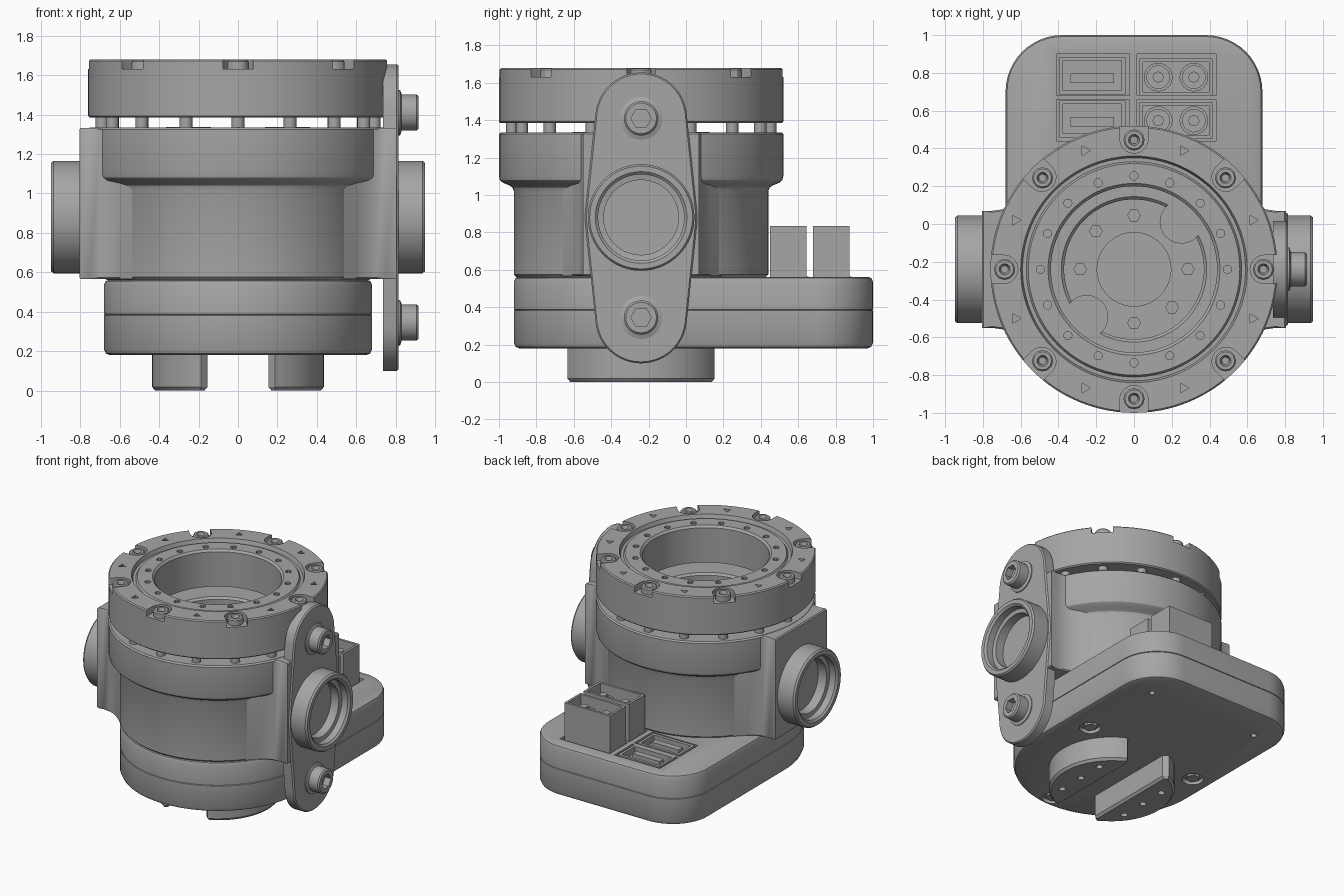
import bpy, bmesh, math
from math import sin, cos, pi
from mathutils import Matrix, Vector
from mathutils.geometry import convex_hull_2d

if "Cube" in bpy.data.objects:
    bpy.data.objects.remove(bpy.data.objects["Cube"])

CY = -0.24            # main axis in y
PORT_Z = 0.88         # height of the side ports

grey = bpy.data.materials.new("plain_grey")
grey.use_nodes = True
grey.diffuse_color = (0.38, 0.38, 0.38, 1)
grey.node_tree.nodes["Principled BSDF"].inputs["Base Color"].default_value = (0.38, 0.38, 0.38, 1)

AXIS = Matrix.Translation((0, CY, 0))
SIDE = Matrix(((0, 0, 1, 0), (1, 0, 0, CY), (0, 1, 0, 0), (0, 0, 0, 1)))   # local z -> world x


# Outline helpers
def ring(r, n=48, cx=0, cy=0, a0=0, a1=2 * pi):
    closed = abs(a1 - a0 - 2 * pi) < 1e-4
    steps = n if closed else n - 1
    return [(cx + r * cos(a0 + (a1 - a0) * i / steps), cy + r * sin(a0 + (a1 - a0) * i / steps))
            for i in range(n)]


def rect(x0, x1, y0, y1):
    return [(x0, y0), (x1, y0), (x1, y1), (x0, y1)]


def spread(count, r, start=0.0):
    return [(r * cos(start + 2 * pi * i / count), r * sin(start + 2 * pi * i / count))
            for i in range(count)]


# Solid helpers
def stack(bm, pts, sections):
    """Loft an outline through (inset, height) sections and cap both ends."""
    n, loops = len(pts), []
    for inset, z in sections:
        loop = []
        for i, p in enumerate(pts):
            t = (Vector(pts[(i + 1) % n]) - Vector(pts[i - 1])).normalized()
            loop.append(bm.verts.new((p[0] - t.y * inset, p[1] + t.x * inset, z)))
        loops.append(loop)
    for a, b in zip(loops, loops[1:]):
        for i in range(n):
            j = (i + 1) % n
            bm.faces.new((a[i], a[j], b[j], b[i]))
    bm.faces.new(loops[0][::-1])
    bm.faces.new(loops[-1])


def finish(name, bm, matrix=Matrix()):
    bmesh.ops.transform(bm, matrix=matrix, verts=bm.verts)
    bmesh.ops.recalc_face_normals(bm, faces=bm.faces)
    mesh = bpy.data.meshes.new(name)
    bm.to_mesh(mesh)
    bm.free()
    mesh.materials.append(grey)
    obj = bpy.data.objects.new(name, mesh)
    bpy.context.collection.objects.link(obj)
    return obj


def solids(name, outlines, sections, matrix=Matrix()):
    bm = bmesh.new()
    for pts in outlines:
        stack(bm, pts, sections)
    return finish(name, bm, matrix)


def lathe(name, profile, matrix=AXIS, segs=96):
    bm = bmesh.new()
    vs = [bm.verts.new((r, 0, z)) for r, z in profile]
    es = [bm.edges.new((vs[i - 1], vs[i])) for i in range(len(vs))]
    bmesh.ops.spin(bm, geom=vs + es, cent=(0, 0, 0), axis=(0, 0, 1), angle=2 * pi,
                   steps=segs, use_duplicate=False)
    bmesh.ops.remove_doubles(bm, verts=bm.verts, dist=1e-5)
    return finish(name, bm, matrix)


def cut(obj, outlines, z0, z1, matrix=Matrix()):
    tool = solids("cutter", outlines, [(0, z0), (0, z1)], matrix)
    tool.hide_render = True
    mod = obj.modifiers.new("cut", 'BOOLEAN')
    mod.operation, mod.solver, mod.object = 'DIFFERENCE', 'EXACT', tool
    bpy.context.view_layer.objects.active = obj
    bpy.ops.object.modifier_apply(modifier=mod.name)
    bpy.data.objects.remove(tool)


# Base: round at the front, rounded corners at the back
outline = ring(0.68, 49, 0, CY, pi, 2 * pi)
outline += ring(0.3, 13, 0.38, 0.7, 0, pi / 2) + ring(0.3, 13, -0.38, 0.7, pi / 2, pi)
base = solids("base", [outline], [(0.03, 0.18), (0.01, 0.188), (0, 0.21), (0, 0.382), (0.006, 0.385),
                                  (0, 0.388), (0, 0.535), (0.008, 0.555), (0.025, 0.562)])
columns, rows = [(-0.41, -0.025), (0.015, 0.435)], [(0.44, 0.66), (0.68, 0.9)]
cut(base, [rect(*c, *r) for c in columns for r in rows], 0.5, 0.7)
base_bolts = spread(3, 0.58, math.radians(155))
cut(base, [ring(0.075, 24, x, y + CY) for x, y in base_bolts]
    + [ring(0.022, 12, x, 0.74) for x in (-0.46, 0.46)], 0.1, 0.21)
solids("base_bolts", [ring(0.05, 6, x, y + CY) for x, y in base_bolts], [(0, 0.185), (0, 0.22)])

# Feet: two circle segments with small screw holes
half = math.acos(0.155 / 0.435)
for side, mid in (("left", 0), ("right", pi)):
    arc = ring(0.435, 33, 0, 0, mid - half + 0.08, mid + half - 0.08)
    flat = 0.155 * cos(mid)
    arc += [(flat, arc[-1][1] - 0.03 * cos(mid)), (flat, arc[0][1] + 0.03 * cos(mid))]
    foot = solids(side + "_foot", [arc], [(0.015, 0), (0, 0.018), (0, 0.19)], AXIS)
    cut(foot, [ring(0.024, 12, 0.28 * cos(mid), y) for y in (-0.2, 0, 0.2)], -0.1, 0.04, AXIS)

# Housing body: flared flange on top, stepped cavity inside
housing = lathe("housing", [
    (0, 0.56), (0.665, 0.56), (0.68, 0.575), (0.68, 1.02), (0.688, 1.04), (0.705, 1.052), (0.74, 1.066),
    (0.755, 1.08), (0.76, 1.1), (0.76, 1.325), (0.75, 1.335), (0.385, 1.335), (0.37, 1.32),
    (0.37, 1.22), (0.195, 1.22), (0.195, 0.95), (0, 0.95)])

# Side blocks flaring out of the body
flare = [(0.805, 0.31), (0.75, 0.31), (0.7, 0.317), (0.65, 0.335), (0.6, 0.37), (0.52, 0.43)]
block = [(x, -y) for x, y in flare[::-1]] + flare
for side, turn in (("left", 0), ("right", pi)):
    solids(side + "_block", [block], [(0.008, 0.566), (0, 0.574), (0, 1.325), (0.008, 1.333)],
           AXIS @ Matrix.Rotation(turn, 4, 'Z'))

# Side ports with stepped bores
for side, s in (("left", 1), ("right", -1)):
    lathe(side + "_port", [(0, 0.79), (0.285, 0.79), (0.285, 0.935), (0.275, 0.948), (0.245, 0.948),
                           (0.23, 0.935), (0.23, 0.885), (0.2, 0.88), (0.2, 0.81), (0, 0.81)],
          Matrix.Scale(s, 4, (1, 0, 0)) @ SIDE @ Matrix.Translation((0, PORT_Z, 0)), 64)

# Bracket plate on the left side, with two socket bolts
bolt_heights = (0.345, 1.41)
cloud = [p for z in bolt_heights for p in ring(0.245, 64, 0, z)] + ring(0.3, 64, 0, PORT_Z)
hull = [cloud[i] for i in convex_hull_2d([Vector(p) for p in cloud])]
area = sum(hull[i - 1][0] * hull[i][1] - hull[i][0] * hull[i - 1][1] for i in range(len(hull)))
hull = hull if area > 0 else hull[::-1]
solids("bracket_plate", [hull], [(0, 0.735), (0, 0.805), (0.008, 0.815)], SIDE)
for label, z in zip(("lower", "upper"), bolt_heights):
    place = SIDE @ Matrix.Translation((0, z, 0))
    head = lathe(label + "_bracket_bolt", [(0, 0.8), (0.115, 0.8), (0.115, 0.822), (0.092, 0.83),
                                           (0.092, 0.905), (0.082, 0.915), (0, 0.915)], place, 32)
    cut(head, [ring(0.055, 6)], 0.865, 1, place)

# Top ring with groove, bolt notches and screw holes
top = lathe("top_ring", [
    (0.44, 1.385), (0.752, 1.385), (0.76, 1.393), (0.76, 1.672), (0.752, 1.68), (0.6, 1.68), (0.59, 1.65),
    (0.57, 1.65), (0.56, 1.665), (0.455, 1.665), (0.44, 1.65)])
notch = [(0.8, -0.075), (0.8, 0.075)] + ring(0.075, 13, 0.69, 0, pi / 2, 3 * pi / 2)
notches = [[(x * cos(a) - y * sin(a), x * sin(a) + y * cos(a)) for x, y in notch]
           for a in (i * pi / 4 for i in range(8))]
cut(top, notches, 1.63, 1.8, AXIS)
cut(top, [ring(0.022, 10, x, y) for x, y in spread(16, 0.495)]
    + [ring(0.03, 3, x, y) for x, y in spread(8, 0.68, pi / 8)], 1.62, 1.8, AXIS)

# Bolts in the notches and spacer pins under the ring
for i, (x, y) in enumerate(spread(8, 0.685)):
    lathe(f"ring_bolt_{i + 1}", [(0, 1.62), (0.056, 1.62), (0.056, 1.668), (0.048, 1.677),
                                 (0.03, 1.677), (0.02, 1.645), (0, 1.645)],
          AXIS @ Matrix.Translation((x, y, 0)), 12)
solids("spacer_pins", [ring(0.033, 16, x, y) for x, y in spread(16, 0.69)], [(0, 1.325), (0, 1.395)], AXIS)

# Cavity floor: screws and two round pads
solids("cavity_screws", [ring(0.036, 6, x, y) for x, y in spread(8, 0.285, 0.0)], [(0, 1.21), (0, 1.25)], AXIS)
solids("cavity_pads", [ring(0.115, 24, x, y) for x, y in spread(2, 0.355, pi / 4)], [(0, 1.3), (0, 1.338)], AXIS)

# Connectors: tall sockets on one side, low trays on the other
for label, (y0, y1) in zip(("front", "back"), ((0.45, 0.645), (0.68, 0.875))):
    mid = (y0 + y1) / 2
    tall = solids(label + "_tall_socket", [rect(0.03, 0.415, y0, y1)], [(0, 0.49), (0, 0.835)])
    cut(tall, [rect(0.048, 0.397, y0 + 0.018, y1 - 0.018)], 0.68, 0.9)
    sleeves = solids(label + "_sleeves", [ring(0.076, 24, x, mid) for x in (0.128, 0.317)],
                     [(0, 0.67), (0, 0.76)])
    cut(sleeves, [ring(0.06, 24, x, mid) for x in (0.128, 0.317)], 0.69, 0.9)
    solids(label + "_contacts", [ring(0.03, 8, x, mid) for x in (0.128, 0.317)], [(0, 0.68), (0, 0.8)])
    low = solids(label + "_low_socket", [rect(-0.395, -0.045, y0 + 0.005, y1 + 0.01)], [(0, 0.49), (0, 0.565)])
    cut(low, [rect(-0.375, -0.065, y0 + 0.03, y1 - 0.01)], 0.515, 0.7)
    solids(label + "_tongue", [rect(-0.335, -0.105, mid - 0.03, mid + 0.02)], [(0, 0.51), (0, 0.555)])

# Smooth round surfaces, keep edges crisp
for obj in bpy.context.scene.objects:
    obj.select_set(obj.type == 'MESH')
bpy.context.view_layer.objects.active = base
bpy.ops.object.shade_smooth_by_angle(angle=math.radians(30))
